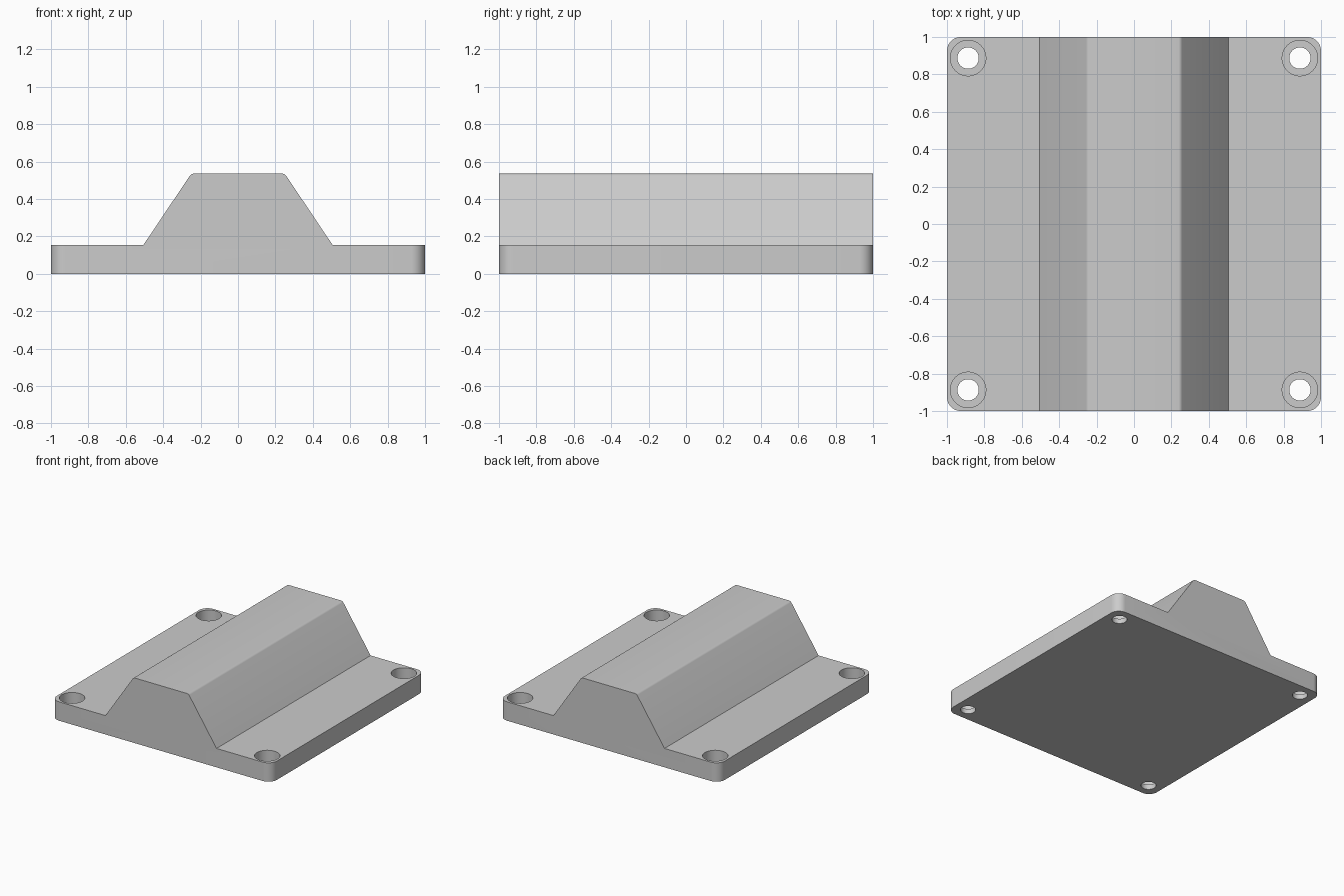
import bpy, bmesh, math

if "Cube" in bpy.data.objects:
    bpy.data.objects.remove(bpy.data.objects["Cube"])

PLATE_H, TOP_H = 0.155, 0.535
HOLE_POS, HOLE_R, SINK_R, LIP = 0.887, 0.057, 0.095, 0.04

grey = bpy.data.materials.new("plain grey")
grey.diffuse_color = (0.6, 0.6, 0.6, 1)
grey.use_nodes = True
grey.node_tree.nodes["Principled BSDF"].inputs["Base Color"].default_value = grey.diffuse_color


def bevel_where(bm, rule, radius, segments):
    """Round every edge whose two end points satisfy the rule."""
    edges = [e for e in bm.edges if rule(e.verts[0].co, e.verts[1].co)]
    bmesh.ops.bevel(bm, geom=edges, offset=radius, offset_type='OFFSET',
                    segments=segments, profile=0.5, affect='EDGES')


# Base plate and trapezoid ridge: one profile extruded front to back
half = [(1, 0), (1, PLATE_H), (0.505, PLATE_H), (0.25, TOP_H)]
profile = half + [(-x, z) for x, z in reversed(half)]
bm = bmesh.new()
face = bm.faces.new([bm.verts.new((x, -1, z)) for x, z in profile])
extruded = bmesh.ops.extrude_face_region(bm, geom=[face])
bmesh.ops.translate(bm, vec=(0, 2, 0),
                    verts=[v for v in extruded["geom"] if isinstance(v, bmesh.types.BMVert)])
bmesh.ops.recalc_face_normals(bm, faces=bm.faces)

# Rounded plate corners, then softened ridge crests
bevel_where(bm, lambda a, b: abs(a.x) > 0.99 and abs(b.x) > 0.99
            and abs(a.z - b.z) > 0.1, 0.075, 10)
bevel_where(bm, lambda a, b: min(a.z, b.z) > TOP_H - 0.01
            and abs(a.y - b.y) > 1, 0.012, 4)

mesh = bpy.data.meshes.new("ridged_base")
bm.to_mesh(mesh)
bm.free()
base = bpy.data.objects.new("ridged_base", mesh)
bpy.context.collection.objects.link(base)
mesh.materials.append(grey)


def cut_cylinder(name, x, y, radius, z0, z1):
    """Subtract an upright cylinder from the base."""
    bpy.ops.mesh.primitive_cylinder_add(vertices=48, radius=radius, depth=z1 - z0,
                                        location=(x, y, (z0 + z1) / 2))
    cutter = bpy.context.object
    cutter.name = name
    cutter.data.materials.append(grey)
    bpy.context.view_layer.objects.active = base
    mod = base.modifiers.new(name, 'BOOLEAN')
    mod.operation, mod.solver, mod.object = 'DIFFERENCE', 'EXACT', cutter
    bpy.ops.object.modifier_apply(modifier=mod.name)
    bpy.data.objects.remove(cutter, do_unlink=True)


# Counterbored screw holes in the four corners
for sx in (-1, 1):
    for sy in (-1, 1):
        x, y = sx * HOLE_POS, sy * HOLE_POS
        cut_cylinder("counterbore", x, y, SINK_R, LIP, 0.3)
        cut_cylinder("screw_hole", x, y, HOLE_R, -0.1, 0.1)

bpy.ops.object.select_all(action='DESELECT')
base.select_set(True)
bpy.context.view_layer.objects.active = base
bpy.ops.object.shade_smooth_by_angle(angle=math.radians(30))
